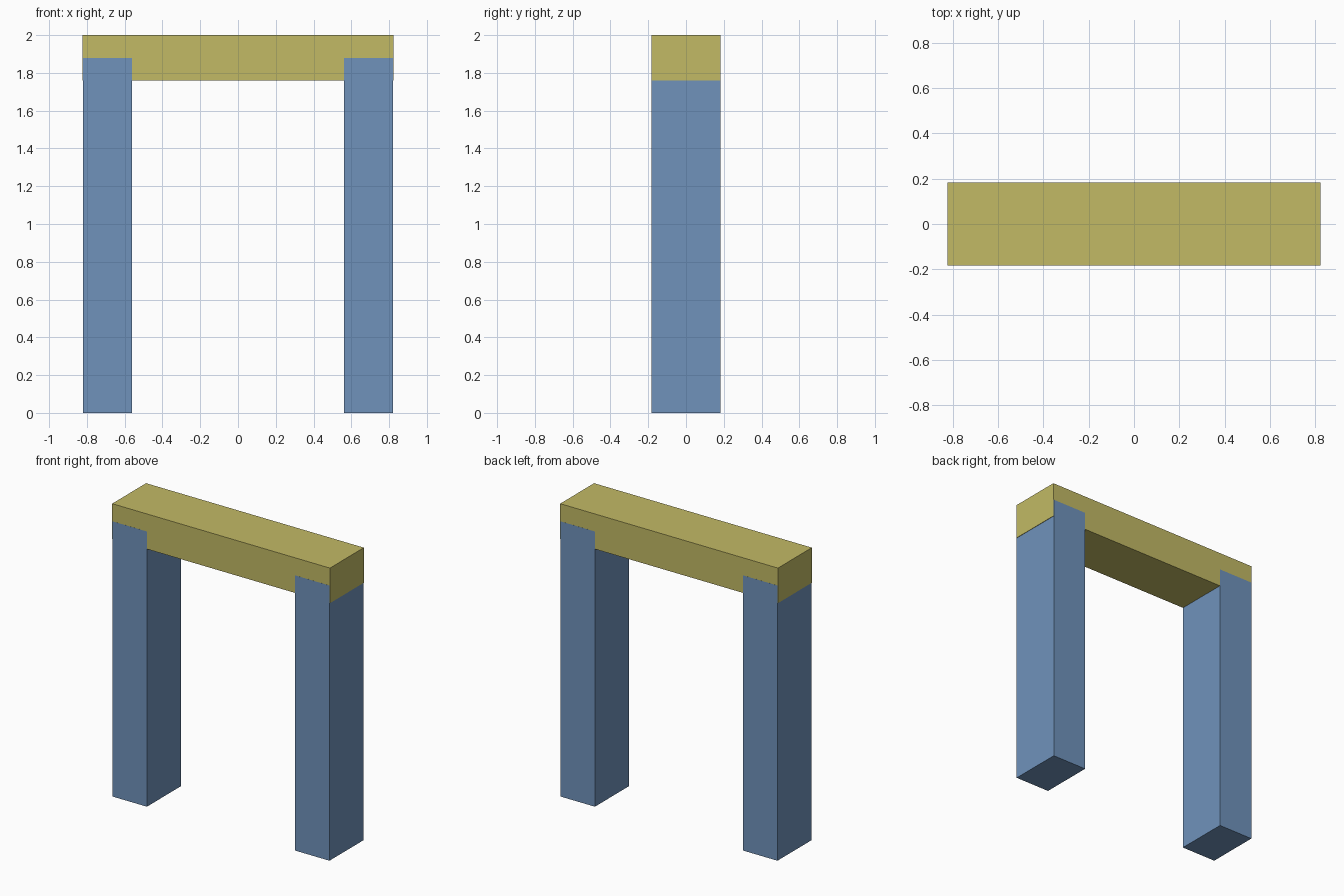
import bpy

if "Cube" in bpy.data.objects:
    bpy.data.objects.remove(bpy.data.objects["Cube"])


def material(name, color):
    mat = bpy.data.materials.new(name)
    mat.diffuse_color = (*color, 1.0)
    mat.use_nodes = True
    mat.node_tree.nodes["Principled BSDF"].inputs["Base Color"].default_value = mat.diffuse_color
    return mat


def box(name, size, center, mat):
    bpy.ops.mesh.primitive_cube_add(size=1, location=center)
    obj = bpy.context.object
    obj.name = name
    obj.scale = size
    bpy.ops.object.transform_apply(location=False, rotation=False, scale=True)
    obj.data.materials.append(mat)
    return obj


post_mat = material("post_blue", (0.16, 0.29, 0.50))
lintel_mat = material("lintel_yellow", (0.54, 0.49, 0.13))

# Two upright posts, reaching halfway into the lintel (a hair deeper than it)
for side, name in ((-1, "left_post"), (1, "right_post")):
    box(name, (0.26, 0.367, 1.88), (side * 0.69, 0, 0.94), post_mat)

# Lintel across the top
box("lintel", (1.646, 0.366, 0.24), (0, 0, 1.88), lintel_mat)
